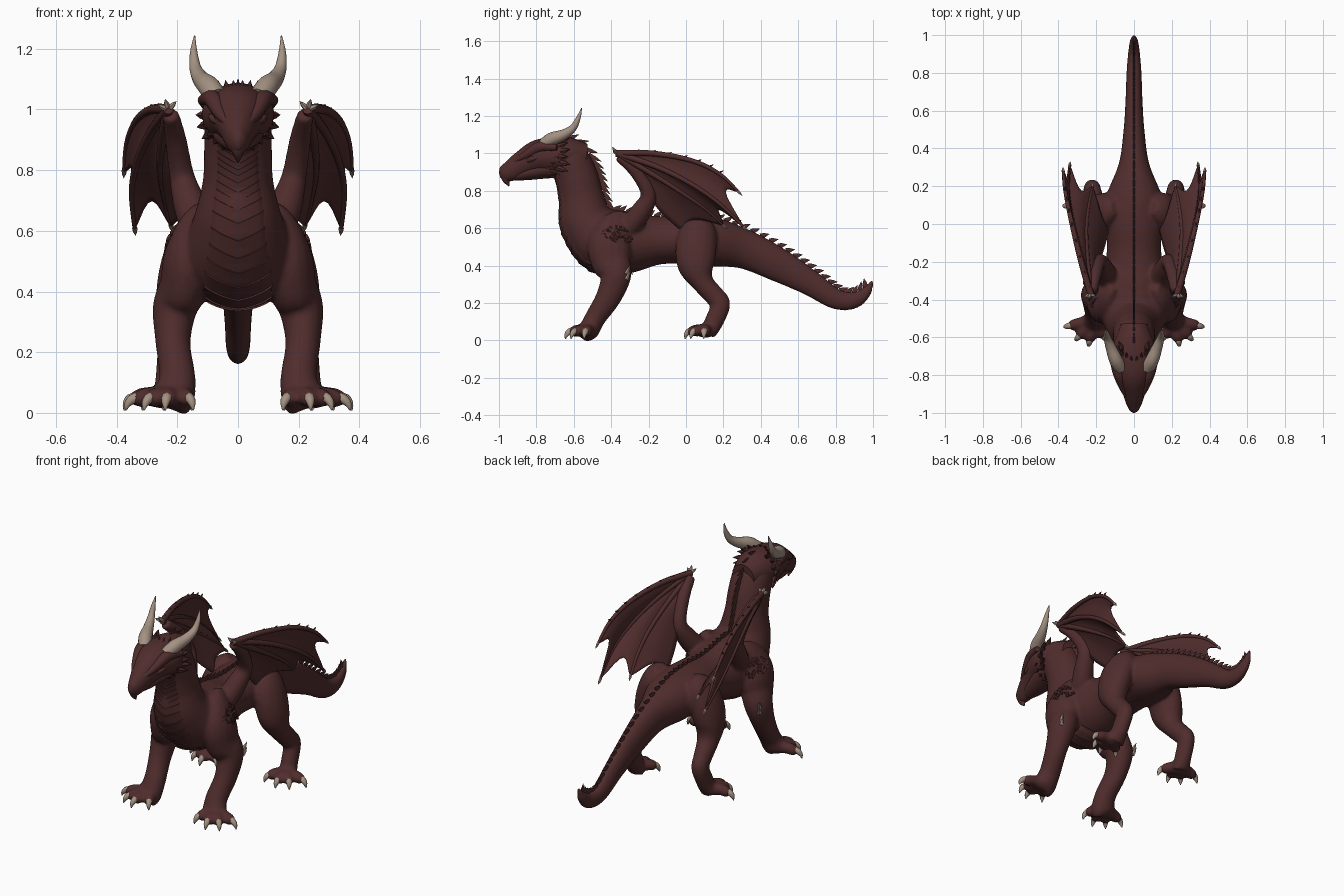
import bpy, bmesh, math, random
from mathutils import Vector

random.seed(4)
cube = bpy.data.objects.get("Cube")
if cube:
    bpy.data.objects.remove(cube)


def material(name, rgb):
    m = bpy.data.materials.new(name)
    m.use_nodes = True
    m.diffuse_color = (*rgb, 1)
    bsdf = m.node_tree.nodes["Principled BSDF"]
    bsdf.inputs["Base Color"].default_value = (*rgb, 1)
    bsdf.inputs["Roughness"].default_value = 0.7
    return m


RED = material("dark red hide", (0.08, 0.0255, 0.0255))
BONE = material("bone horn", (0.37, 0.285, 0.225))


def smooth(pts, n=5):
    """Catmull-Rom curve through tuples of any length."""
    out = []
    for i in range(len(pts) - 1):
        a, b, c, d = pts[max(i - 1, 0)], pts[i], pts[i + 1], pts[min(i + 2, len(pts) - 1)]
        for k in range(n):
            t = k / n
            out.append(tuple(q + 0.5 * t * (r - p + t * (2 * p - 5 * q + 4 * r - s + t * (3 * (q - r) + s - p)))
                             for p, q, r, s in zip(a, b, c, d)))
    return out + [tuple(pts[-1])]


def frames(pts):
    """Centre, tangent, sideways and upward vectors at each curve point."""
    c = [Vector(p[:3]) for p in pts]
    for i, o in enumerate(c):
        t = (c[min(i + 1, len(c) - 1)] - c[max(i - 1, 0)]).normalized()
        side = (Vector((1, 0, 0)) - t * t.x).normalized()
        yield o, t, side, t.cross(side)


def loft(bm, pts, sides=16):
    """Closed tube of elliptical rings; points are x, y, z, side radius, up radius."""
    rings = []
    for p, (o, t, u, v) in zip(pts, frames(pts)):
        rx, rn = p[3], p[-1]
        rings.append([bm.verts.new(o + u * rx * math.cos(a) + v * rn * math.sin(a))
                      for a in (2 * math.pi * k / sides for k in range(sides))])
    for r, s in zip(rings, rings[1:]):
        for k in range(sides):
            j = (k + 1) % sides
            bm.faces.new((r[k], r[j], s[j], s[k]))
    bm.faces.new(rings[0])
    bm.faces.new(rings[-1])


def spike(bm, base, direction, length, r, thin=1, sides=6):
    o, d = Vector(base), Vector(direction).normalized() * length
    loft(bm, [(*(o + d * f), r * w * thin, r * w) for f, w in ((-0.2, 1), (0.4, 0.75), (1, 0.04))], sides)


def flip(pts, s):
    return [(p[0] * s, *p[1:]) for p in pts]


def finish(name, bm, mat, mirror=False, angle=50):
    bmesh.ops.recalc_face_normals(bm, faces=bm.faces)
    me = bpy.data.meshes.new(name)
    bm.to_mesh(me)
    bm.free()
    me.materials.append(mat)
    ob = bpy.data.objects.new(name, me)
    bpy.context.collection.objects.link(ob)
    bpy.ops.object.select_all(action='DESELECT')
    ob.select_set(True)
    bpy.context.view_layer.objects.active = ob
    bpy.ops.object.shade_smooth_by_angle(angle=math.radians(angle))
    if mirror:
        ob.modifiers.new("mirror", 'MIRROR').use_mirror_merge = False
    return ob


# Body profile from tail tip to back of head: y, z, side radius, up radius
SPINE = [(.995, .325, .006, .006), (.968, .265, .022, .028), (.9, .215, .032, .045), (.8, .222, .04, .055),
         (.66, .31, .045, .07), (.5, .4, .055, .09), (.32, .485, .08, .105), (.15, .525, .145, .13),
         (0, .54, .15, .13), (-.15, .535, .145, .13), (-.3, .525, .175, .165), (-.43, .53, .19, .18),
         (-.53, .63, .15, .15), (-.56, .76, .117, .122), (-.585, .87, .112, .115), (-.63, .96, .108, .11),
         (-.7, .98, .09, .1)]
spine = smooth([(0, *p) for p in SPINE], 8)
FRONT_LEG = [(.11, -.33, .68, .02, .03), (.135, -.37, .62, .055, .085), (.165, -.41, .52, .078, .115),
             (.178, -.4, .42, .08, .108), (.208, -.375, .345, .074, .083), (.214, -.415, .23, .058, .068),
             (.2, -.485, .12, .06, .056), (.212, -.52, .05, .07, .055), (.225, -.53, .025, .06, .035)]
HIND_LEG = [(.1, .09, .65, .03, .04), (.135, .075, .6, .065, .09), (.17, .055, .51, .078, .11),
            (.195, .055, .4, .075, .1), (.205, .09, .31, .06, .06), (.215, .155, .235, .048, .055),
            (.222, .185, .19, .045, .052), (.23, .145, .09, .045, .05), (.238, .12, .03, .055, .035)]
TOES = [(.148, -.615), (.24, -.645), (.31, -.615), (.37, -.545)]
FEET = [((.215, -.51), TOES), ((.24, .11), [(x + .005, y + .64) for x, y in TOES])]
WING_ARM = [(.1, -.38, .53, .04), (.13, -.3, .61, .058), (.16, -.24, .69, .055), (.185, -.2, .78, .042),
            (.205, -.265, .9, .036), (.222, -.36, .985, .028)]

# Hide: torso, neck, tail, legs, toes and wing arms blended into one skin
bm = bmesh.new()
loft(bm, spine, 28)
claws = bmesh.new()
for s in (1, -1):
    for limb in (FRONT_LEG, HIND_LEG, WING_ARM):
        loft(bm, flip(smooth(limb), s))
    for (hx, hy), tips in FEET:
        for tx, ty in tips:
            at = lambda f: (hx + (tx - hx) * f, hy + (ty - hy) * f)
            toe = [(*at(0), .05, .04), (*at(.45), .055, .032), (*at(.7), .045, .03), (*at(.82), .032, .018)]
            loft(bm, flip(smooth(toe, 4), s), 12)
            claw = [(*at(.68), .052, .018), (*at(.85), .046, .017), (*at(.96), .028, .011), (*at(1), .008, .002)]
            loft(claws, flip(smooth(claw, 3), s), 8)
body = finish("body", bm, RED)
rm = body.modifiers.new("blend", 'REMESH')
rm.mode, rm.voxel_size, rm.use_smooth_shade = 'VOXEL', 0.01, True
sm = body.modifiers.new("soften", 'SMOOTH')
sm.factor, sm.iterations = 0.5, 6
finish("claws", claws, BONE)

# Head: tapered skull, hooked beak, closed lower jaw, brow ridges and eye bulges
bm = bmesh.new()
skull = [(-.53, .98, .07, .07), (-.62, .985, .105, .1), (-.71, .985, .12, .1), (-.79, .98, .1, .092),
         (-.87, .945, .068, .072), (-.94, .905, .045, .055), (-.98, .89, .027, .04), (-.997, .885, .008, .015)]
loft(bm, smooth([(0, *p) for p in skull]), 20)
loft(bm, smooth([(0, -.965, .895, .03, .03), (0, -.962, .86, .02, .022), (0, -.945, .825, .003, .003)]), 10)
loft(bm, smooth([(0, -.62, .93, .09, .06), (0, -.74, .92, .085, .055), (0, -.86, .895, .055, .04),
                 (0, -.94, .875, .02, .02)]), 14)
for s in (1, -1):
    loft(bm, flip(smooth([(.03, -.93, .95, .01), (.06, -.86, .99, .022), (.085, -.78, 1.035, .03),
                          (.118, -.69, 1.03, .016)]), s), 10)
    loft(bm, flip(smooth([(.06, -.86, .955, .008), (.079, -.825, .97, .016), (.09, -.79, .98, .008)]), s), 8)
finish("head", bm, RED)

# Horns
bm = bmesh.new()
horn = [(.07, -.765, 1.04, .034), (.096, -.72, 1.075, .036), (.122, -.655, 1.1, .028),
        (.14, -.605, 1.135, .02), (.146, -.575, 1.19, .012), (.143, -.558, 1.243, .002)]
loft(bm, smooth(horn), 16)
finish("horns", bm, BONE, mirror=True)

# Frill of spikes behind the cheeks and over the crown
bm = bmesh.new()
for i in range(8):
    a = math.radians(-65 + 17 * i)
    out = Vector((math.cos(a), 0, math.sin(a)))
    spike(bm, Vector((0, -.68 + .012 * (i % 2), .975)) + out * .105, out * .7 + Vector((0, 1, 0)), .06, .018)
    spike(bm, Vector((0, -.73, .975)) + out * .1, out * .6 + Vector((0, 1, 0)), .04, .013)
for i in range(3):
    spike(bm, (.012 + .025 * i, -.73 + .02 * i, 1.065), (.1, .8, .8), .045, .012)
finish("head_frill", bm, RED, mirror=True)

# Dorsal spines along neck, back and tail
bm = bmesh.new()
last = None
for p, (o, t, u, v) in zip(spine, frames(spine)):
    if p[4] < .02 or p[1] < -.66 or (last and (o + v * p[4] - last).length < .03):
        continue
    last = o + v * p[4]
    spike(bm, last, v * .75 - t, .066 if p[2] > .66 else .042, .017, .4)
finish("dorsal_spines", bm, RED)

# Overlapping, downward-pointing belly plates from throat to chest
bm = bmesh.new()
rows = []
run = [(p, f) for p, f in zip(spine, frames(spine)) if -.63 < p[1] < -.3][::2]
for p, (o, t, u, v) in run:
    for lift in (1.03, 1.0):
        row = []
        for k in range(13):
            a = math.radians(-90 + 42 * (k - 6) / 6)
            w = lift if 0 < k < 12 else .95
            sag = t * .04 * (abs(k - 6) / 6 - .6)
            row.append(bm.verts.new(o + sag + u * p[3] * w * math.cos(a) + v * p[4] * w * math.sin(a)))
        rows.append(row)
for r, s in zip(rows, rows[1:]):
    for k in range(12):
        bm.faces.new((r[k], r[k + 1], s[k + 1], s[k]))
finish("belly_plates", bm, RED, angle=35)

# Wings: finger bones fan out from the wrist, membrane spans between them and the flank
WRIST = (.23, -.37, 1.0)
BONES = [[WRIST, (.285, -.18, 1.0), (.335, .03, .962), (.365, .18, .89), (.375, .28, .795)],
         [WRIST, (.285, -.16, .93), (.33, .03, .835), (.35, .18, .73), (.34, .31, .605)],
         [WRIST, (.25, -.18, .89), (.255, -.02, .79), (.24, .11, .7), (.22, .2, .615)],
         [WRIST, (.205, -.265, .9), (.185, -.2, .78), (.16, -.13, .68), (.13, -.01, .575)]]
curves = [smooth(b, 5) for b in BONES]
bm = bmesh.new()
STEPS = 8
cols = []
for a, b in zip(curves, curves[1:]):
    for k in range(STEPS + (b is curves[-1])):
        f = k / STEPS
        bow = math.sin(math.pi * f)
        line = [Vector(p).lerp(Vector(q), f) for p, q in zip(a, b)]
        n = len(line) - 1
        col = []
        for i in range(n + 1):
            x = i * (1 - (.12 if b is curves[-1] else .19) * bow)
            j = min(int(x), n - 1)
            col.append(bm.verts.new(line[j].lerp(line[j + 1], x - j) + Vector((-.012, 0, .012)) * bow * i / n))
        cols.append(col)
for r, s in zip(cols, cols[1:]):
    for i in range(len(r) - 1):
        bm.faces.new((r[i], r[i + 1], s[i + 1], s[i]))
bmesh.ops.remove_doubles(bm, verts=bm.verts, dist=.0005)
wing = finish("wing_membranes", bm, RED, mirror=True, angle=60)
sol = wing.modifiers.new("thickness", 'SOLIDIFY')
sol.thickness, sol.offset = .007, 0

bones, tips = bmesh.new(), bmesh.new()
for c in curves[:3]:
    n = len(c) - 1
    loft(bones, [(*p, .018 - .011 * i / n) for i, p in enumerate(c)], 8)
    spike(tips, c[-1], Vector(c[-1]) - Vector(c[-2]), .03, .009)
for i in range(1, 16, 2):
    spike(bones, Vector(curves[0][i]) + Vector((0, 0, .008)), (.1, 1, .5), .022, .007)
for dx, dy, dz in ((.7, -.4, .3), (-.5, -.3, .5), (.2, -.5, .7)):
    spike(tips, Vector(WRIST) + Vector((dx, dy, dz)) * .02, (dx, dy, dz), .026, .011)
# Elbow spurs share the bone colour
for z in (.335, .365):
    spike(tips, (.258, -.315, z), (.25, .5, 1), .04, .012)
finish("wing_fingers", bones, RED, mirror=True)
finish("wing_claws_and_spurs", tips, BONE, mirror=True)

# Low scales over the shoulders
bm = bmesh.new()
for i in range(45):
    a, h = random.uniform(-1, 1.2), random.uniform(0, 1.2)
    n = Vector((math.cos(a) * math.cos(h), math.sin(a) * math.cos(h), math.sin(h)))
    spike(bm, (.16 + n.x * .075, -.39 + n.y * .1, .53 + n.z * .1), n * .25 + Vector((0, .6, -.7)), .024, .011, .8, 5)
finish("hide_scales", bm, RED, mirror=True)
